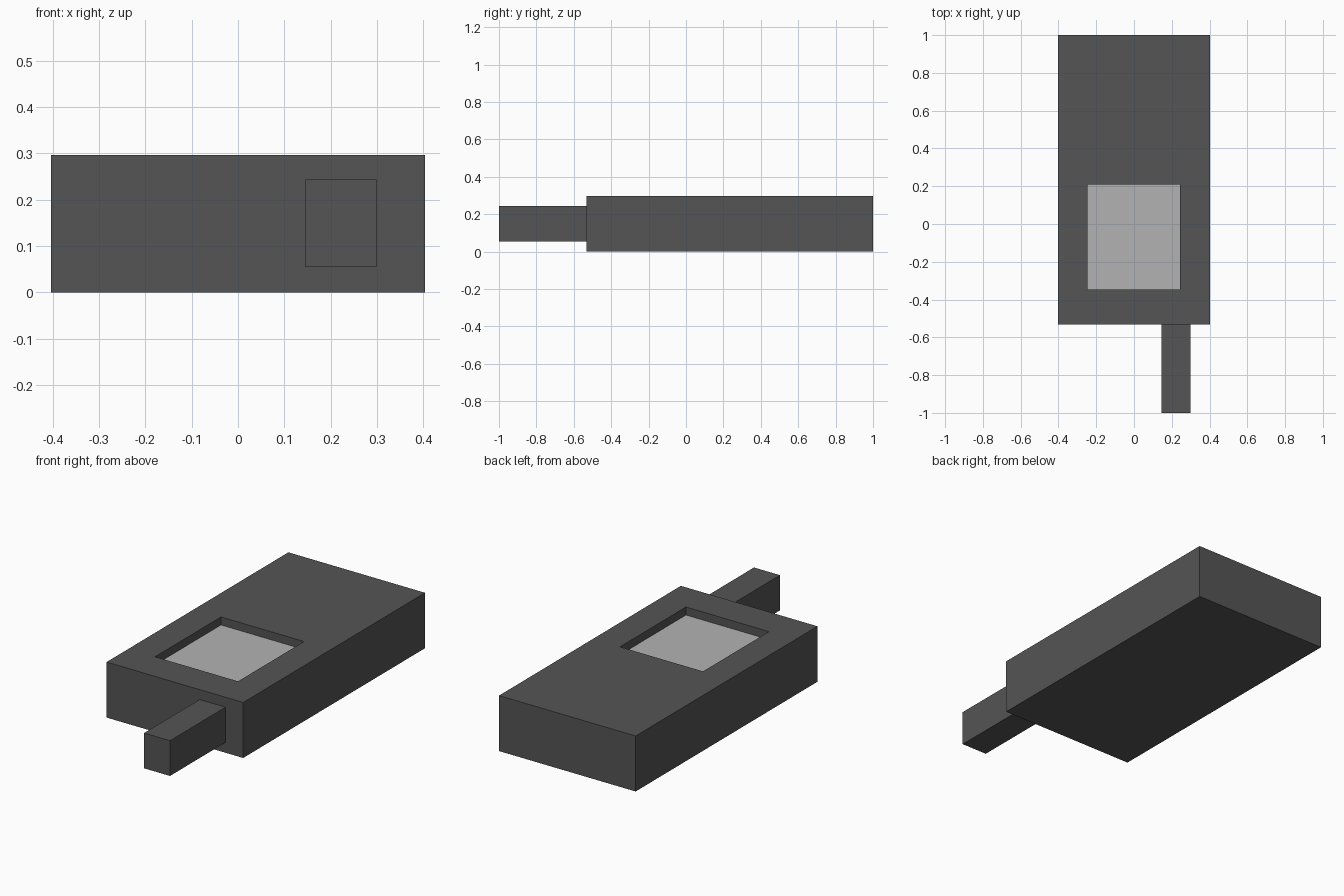
import bpy, bmesh
from mathutils import Vector

if "Cube" in bpy.data.objects:
    bpy.data.objects.remove(bpy.data.objects["Cube"])


def material(name, v):
    m = bpy.data.materials.new(name)
    m.diffuse_color = (v, v, v, 1)
    m.use_nodes = True
    m.node_tree.nodes["Principled BSDF"].inputs["Base Color"].default_value = m.diffuse_color
    return m


dark = material("dark grey casing", 0.09)
light = material("light grey display", 0.45)


def box_mesh(lo, hi):
    bm = bmesh.new()
    bmesh.ops.create_cube(bm, size=1)
    for v in bm.verts:
        v.co = Vector([lo[i] if v.co[i] < 0 else hi[i] for i in range(3)])
    return bm


def finish(bm, name, *mats):
    bmesh.ops.recalc_face_normals(bm, faces=bm.faces[:])
    me = bpy.data.meshes.new(name)
    bm.to_mesh(me)
    bm.free()
    for m in mats:
        me.materials.append(m)
    ob = bpy.data.objects.new(name, me)
    bpy.context.collection.objects.link(ob)
    return ob


def fit_face(face, x0, x1, y0, y1, z):
    c = face.calc_center_median()
    for v in face.verts:
        v.co = (x0 if v.co.x < c.x else x1, y0 if v.co.y < c.y else y1, z)


# Casing with a recessed display in its top face
bm = box_mesh((-0.403, -0.532, 0), (0.403, 1.0, 0.296))
top = max(bm.faces, key=lambda f: f.calc_center_median().z)
pocket = (-0.246, 0.244, -0.348, 0.208)
for z in (0.296, 0.253):  # rim, then floor
    bmesh.ops.inset_individual(bm, faces=[top], thickness=0.02)
    fit_face(top, *pocket, z)
top.material_index = 1
finish(bm, "casing", dark, light)

# Square antenna sticking out of the front end
finish(box_mesh((0.146, -1.0, 0.055), (0.299, -0.532, 0.243)), "antenna", dark)
